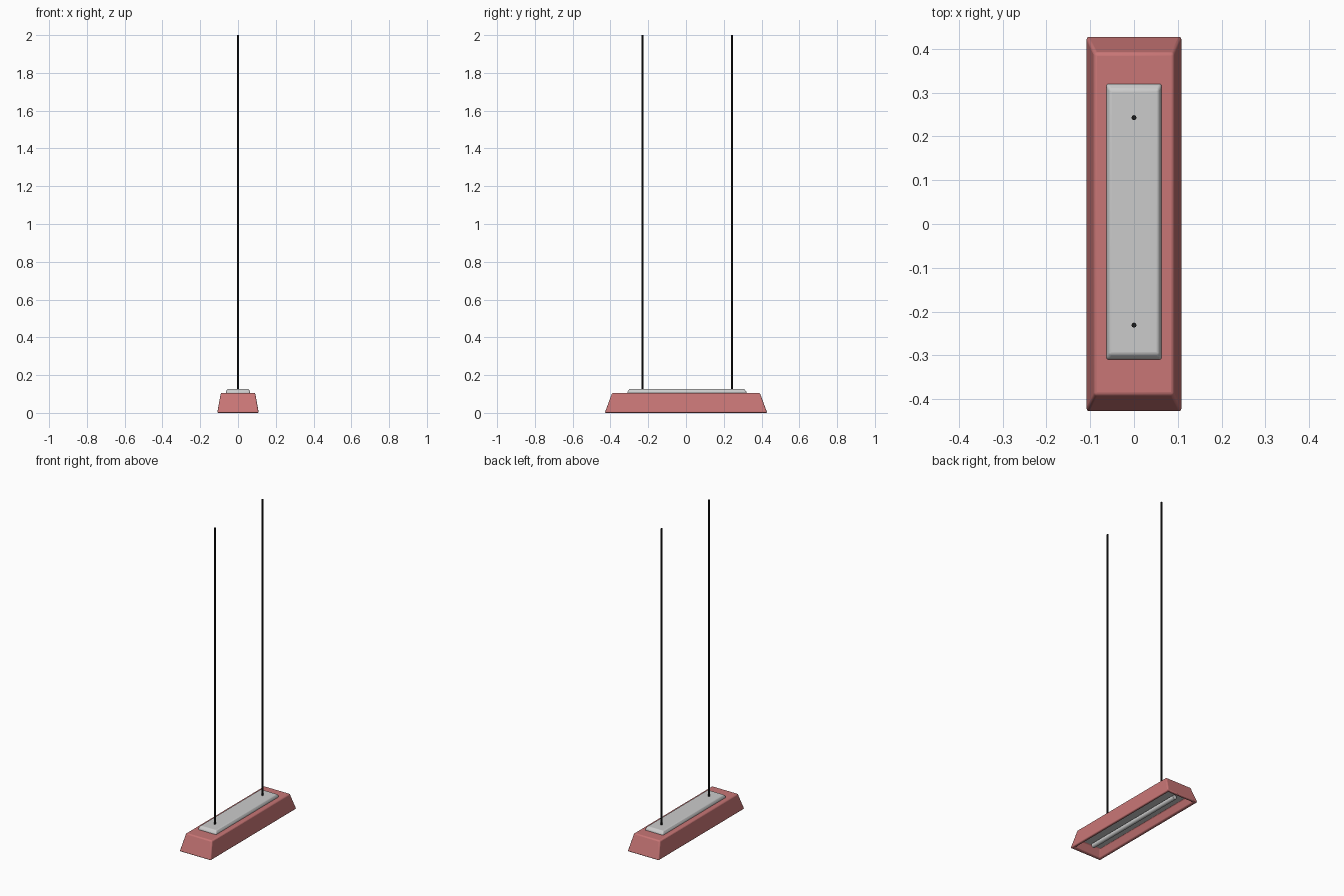
import bpy
import bmesh
from mathutils import Matrix

if "Cube" in bpy.data.objects:
    bpy.data.objects.remove(bpy.data.objects["Cube"])


def material(name, color):
    mat = bpy.data.materials.new(name)
    mat.diffuse_color = color
    mat.use_nodes = True
    mat.node_tree.nodes["Principled BSDF"].inputs["Base Color"].default_value = mat.diffuse_color
    return mat


def finish(name, bm, mat=None, bevel=0.0):
    bmesh.ops.recalc_face_normals(bm, faces=bm.faces)
    mesh = bpy.data.meshes.new(name)
    bm.to_mesh(mesh)
    bm.free()
    obj = bpy.data.objects.new(name, mesh)
    bpy.context.collection.objects.link(obj)
    if mat:
        mesh.materials.append(mat)
    if bevel:
        mod = obj.modifiers.new("soft_edges", 'BEVEL')
        mod.width = bevel
        mod.segments = 3
        mod.limit_method = 'ANGLE'
        mod.angle_limit = 0.4
    bpy.ops.object.select_all(action='DESELECT')
    obj.select_set(True)
    bpy.context.view_layer.objects.active = obj
    bpy.ops.object.shade_smooth_by_angle(angle=0.7)
    return obj


def rect_loft(name, sections, y=0.0, mat=None, bevel=0.0):
    """Closed skin through rectangles given as (half x, half y, z)."""
    bm = bmesh.new()
    rings = [[bm.verts.new((sx * hx, y + sy * hy, z))
              for sx, sy in ((-1, -1), (1, -1), (1, 1), (-1, 1))]
             for hx, hy, z in sections]
    for a, b in zip(rings, rings[1:]):
        for i in range(4):
            j = (i + 1) % 4
            bm.faces.new((a[i], a[j], b[j], b[i]))
    bm.faces.new(rings[0])
    bm.faces.new(rings[-1])
    return finish(name, bm, mat, bevel)


def rod(name, radius, length, matrix, sides, mat=None, bevel=0.0):
    bm = bmesh.new()
    bmesh.ops.create_cone(bm, cap_ends=True, segments=sides, radius1=radius,
                          radius2=radius, depth=length, matrix=matrix)
    return finish(name, bm, mat, bevel)


red = material("red_shade", (0.58, 0.18, 0.18, 1))
black = material("black_cable", (0.01, 0.01, 0.01, 1))

# Tapered housing, hollow on the underside
rect_loft("lamp_housing", [(0.074, 0.385, 0.046), (0.092, 0.411, 0.0),
                           (0.11, 0.43, 0.0), (0.091, 0.391, 0.106)],
          mat=red, bevel=0.007)

# Ceiling mount plate on top of the housing
rect_loft("top_plate", [(0.063, 0.315, 0.098), (0.063, 0.315, 0.113),
                        (0.056, 0.302, 0.127)], y=0.005, bevel=0.005)

# Reflector panel and light tube inside the recess
rect_loft("reflector_panel", [(0.068, 0.377, 0.041), (0.068, 0.377, 0.05)])
rod("light_tube", 0.014, 0.72,
    Matrix.Translation((0, 0, 0.025)) @ Matrix.Rotation(1.5707963, 4, 'X'),
    24, bevel=0.003)

# Two suspension cables
for label, y in (("front", -0.231), ("back", 0.243)):
    rod(label + "_cable", 0.0058, 1.88, Matrix.Translation((0, y, 1.06)), 8, black)
